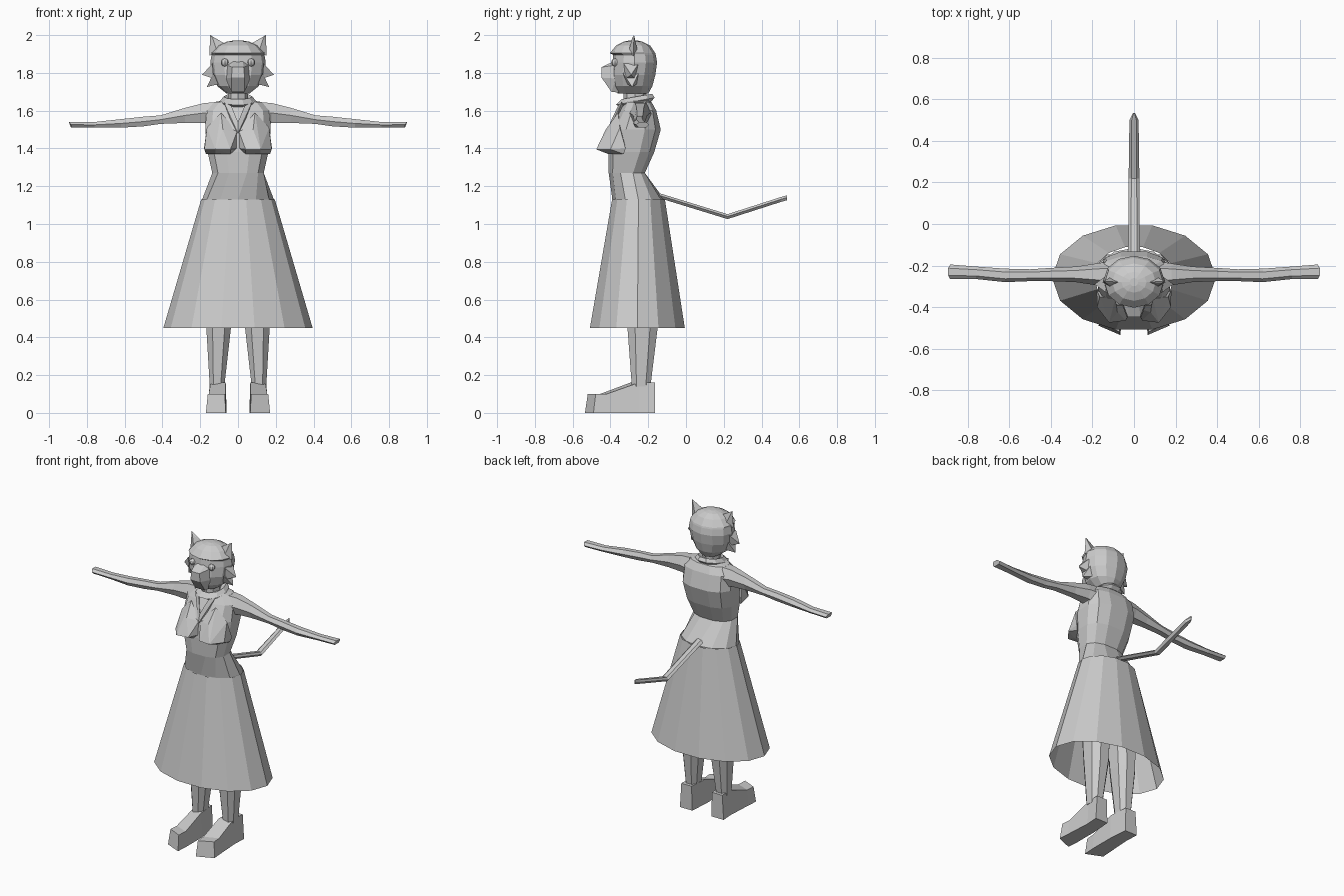
import bpy, bmesh, math
from mathutils import Vector

grey = bpy.data.materials.new("plain grey")
grey.diffuse_color = (0.6, 0.6, 0.6, 1)


def finish(name, bm):
    bmesh.ops.recalc_face_normals(bm, faces=bm.faces)
    me = bpy.data.meshes.new(name)
    bm.to_mesh(me)
    bm.free()
    me.materials.append(grey)
    ob = bpy.data.objects.new(name, me)
    bpy.context.collection.objects.link(ob)
    return ob


def mirror(ob):
    m = ob.modifiers.new("mirror", 'MIRROR')
    m.use_mirror_merge = False
    return ob


def loft(name, rings, caps=True):
    """Skin a list of equally long point rings."""
    bm = bmesh.new()
    vs = [[bm.verts.new(p) for p in r] for r in rings]
    n = len(vs[0])
    for a, b in zip(vs, vs[1:]):
        for i in range(n):
            j = (i + 1) % n
            bm.faces.new((a[i], a[j], b[j], b[i]))
    if caps:
        bm.faces.new(vs[0])
        bm.faces.new(vs[-1])
    return finish(name, bm)


def hull(name, pts):
    bm = bmesh.new()
    for p in pts:
        bm.verts.new(p)
    r = bmesh.ops.convex_hull(bm, input=bm.verts)
    bmesh.ops.delete(bm, geom=[v for v in bm.verts if not v.link_faces], context='VERTS')
    bmesh.ops.dissolve_limit(bm, angle_limit=0.02, verts=bm.verts, edges=bm.edges)
    return finish(name, bm)


def oval(z, hx, yf, yb, n=12, x=0, p=1.0, tilt=0.0):
    """Horizontal oval ring; p < 1 makes it boxier, tilt raises the back."""
    out = []
    for i in range(n):
        a = 2 * math.pi * (i + 0.5 * (n % 4 == 0 and p < 1)) / n
        c, s = math.cos(a), math.sin(a)
        c, s = [math.copysign(abs(k) ** p, k) for k in (c, s)]
        out.append((x + hx * c, (yf + yb) / 2 + (yb - yf) / 2 * s, z + tilt * s))
    return out


# skirt, open at the hem
loft("skirt", [oval(1.13, 0.195, -0.395, -0.108, 14),
               oval(0.45, 0.395, -0.515, 0.0, 14)], caps=False)

# torso from hips to shoulders
loft("torso", [oval(1.07, 0.185, -0.385, -0.12, 12),
               oval(1.13, 0.19, -0.39, -0.115, 12),
               oval(1.27, 0.14, -0.412, -0.215, 12, p=0.8),
               oval(1.38, 0.165, -0.415, -0.165, 12, p=0.75),
               oval(1.50, 0.178, -0.405, -0.13, 12, p=0.75),
               oval(1.60, 0.172, -0.35, -0.155, 12, p=0.75),
               oval(1.645, 0.13, -0.325, -0.18, 12, p=0.8),
               oval(1.66, 0.05, -0.31, -0.21, 12)])

# bust
mirror(hull("bust", [(0.005, -0.405, 1.40), (0.04, -0.465, 1.395), (0.12, -0.475, 1.395),
                     (0.178, -0.40, 1.395), (0.18, -0.32, 1.40), (0.17, -0.33, 1.37),
                     (0.04, -0.41, 1.37), (0.12, -0.41, 1.37), (0.005, -0.40, 1.49),
                     (0.08, -0.425, 1.50), (0.165, -0.35, 1.51), (0.09, -0.36, 1.59)]))

# shirt lapels meeting in a V
mirror(hull("lapel", [(0.0, -0.417, 1.48), (0.0, -0.40, 1.54), (0.075, -0.34, 1.645),
                      (0.035, -0.36, 1.625), (0.02, -0.39, 1.50), (0.05, -0.33, 1.62)]))

# neck and collar
loft("neck", [oval(1.62, 0.055, -0.33, -0.21, 8), oval(1.72, 0.05, -0.33, -0.21, 8)])
loft("collar", [oval(1.635, 0.085, -0.35, -0.18, 10, tilt=0.015),
                oval(1.65, 0.098, -0.375, -0.16, 10, tilt=0.02),
                oval(1.675, 0.075, -0.345, -0.175, 10, tilt=0.015),
                oval(1.66, 0.055, -0.33, -0.20, 10, tilt=0.015)])

# head with a slight brow overhang
loft("head", [oval(1.69, 0.06, -0.36, -0.20), oval(1.73, 0.11, -0.385, -0.178),
              oval(1.79, 0.138, -0.395, -0.162), oval(1.855, 0.147, -0.39, -0.153),
              oval(1.895, 0.14, -0.385, -0.16), oval(1.905, 0.142, -0.403, -0.163),
              oval(1.945, 0.105, -0.37, -0.19), oval(1.965, 0.06, -0.33, -0.23),
              oval(1.972, 0.02, -0.30, -0.26)])

# muzzle
hull("muzzle", [(s * x, y, z) for s in (-1, 1) for x, y, z in
                ((0.03, -0.447, 1.83), (0.035, -0.447, 1.775), (0.055, -0.38, 1.84),
                 (0.065, -0.37, 1.77), (0.035, -0.395, 1.70), (0.03, -0.35, 1.695),
                 (0.025, -0.385, 1.86))])

# eyes
bm = bmesh.new()
bmesh.ops.create_uvsphere(bm, u_segments=8, v_segments=6, radius=0.021)
bmesh.ops.translate(bm, verts=bm.verts, vec=Vector((0.07, -0.375, 1.855)))
mirror(finish("eye", bm))

# ears and cheek tufts
mirror(hull("ear", [(0.147, -0.275, 2.0), (0.152, -0.28, 1.89), (0.07, -0.28, 1.955),
                    (0.11, -0.305, 1.91), (0.11, -0.255, 1.91), (0.135, -0.285, 1.985)]))
mirror(hull("upper_tuft", [(0.19, -0.29, 1.79), (0.135, -0.33, 1.85), (0.135, -0.25, 1.85),
                           (0.13, -0.32, 1.77), (0.13, -0.27, 1.77)]))
mirror(hull("lower_tuft", [(0.165, -0.285, 1.725), (0.13, -0.335, 1.80), (0.13, -0.25, 1.80),
                           (0.105, -0.31, 1.74), (0.105, -0.26, 1.74)]))

# arms: x, front y, back y, bottom z, top z
arm = [(0.12, -0.31, -0.18, 1.52, 1.645), (0.18, -0.295, -0.19, 1.535, 1.64),
       (0.28, -0.28, -0.205, 1.535, 1.615), (0.41, -0.275, -0.212, 1.53, 1.575),
       (0.50, -0.275, -0.218, 1.517, 1.568), (0.62, -0.28, -0.215, 1.51, 1.555),
       (0.76, -0.265, -0.205, 1.51, 1.54), (0.885, -0.265, -0.195, 1.512, 1.54)]
rings = []
for x, f, b, lo, hi in arm:
    c, h = (lo + hi) / 2, (hi - lo) / 2
    rings.append([(x, f + 0.2 * (b - f), lo), (x, b - 0.2 * (b - f), lo), (x, b, c),
                  (x, b - 0.25 * (b - f), c + h), (x, f + 0.25 * (b - f), c + h), (x, f, c)])
# forked fingertips
rings[-1] = [(x + (0.01 if k in (3, 4) else 0), y, z) for k, (x, y, z) in enumerate(rings[-1])]
mirror(loft("arm", rings))

# legs: z, inner x, outer x, front y, back y
leg = [(1.0, 0.02, 0.17, -0.34, -0.14), (0.75, 0.02, 0.18, -0.335, -0.14),
       (0.45, 0.033, 0.172, -0.315, -0.145), (0.14, 0.07, 0.152, -0.29, -0.185)]
mirror(loft("leg", [oval(z, (o - i) / 2, f, b, 8, x=(o + i) / 2, p=0.8)
                    for z, i, o, f, b in leg]))

# feet: y inner, y outer, inner x, outer x, top z
foot = [(-0.165, -0.165, 0.07, 0.155, 0.16), (-0.295, -0.25, 0.06, 0.15, 0.16),
        (-0.455, -0.42, 0.06, 0.16, 0.10), (-0.535, -0.49, 0.065, 0.165, 0.10)]
rings = [[(i, yi, 0.0), (o + 0.005, yo, 0.0), (o - 0.005, yo + 0.012 * (k == 3), t),
          (i + 0.005, yi + 0.015 * (k == 3), t)]
         for k, (yi, yo, i, o, t) in enumerate(foot)]
mirror(loft("foot", rings))

# tail with one bend
tail = [(-0.17, 1.16, 0.028), (0.22, 1.04, 0.026), (0.50, 1.13, 0.022), (0.535, 1.14, 0.004)]
loft("tail", [[(-w, y, z), (-w * 0.5, y, z - 0.014), (w * 0.5, y, z - 0.014), (w, y, z),
               (w * 0.5, y, z + 0.012), (-w * 0.5, y, z + 0.012)] for y, z, w in tail])
